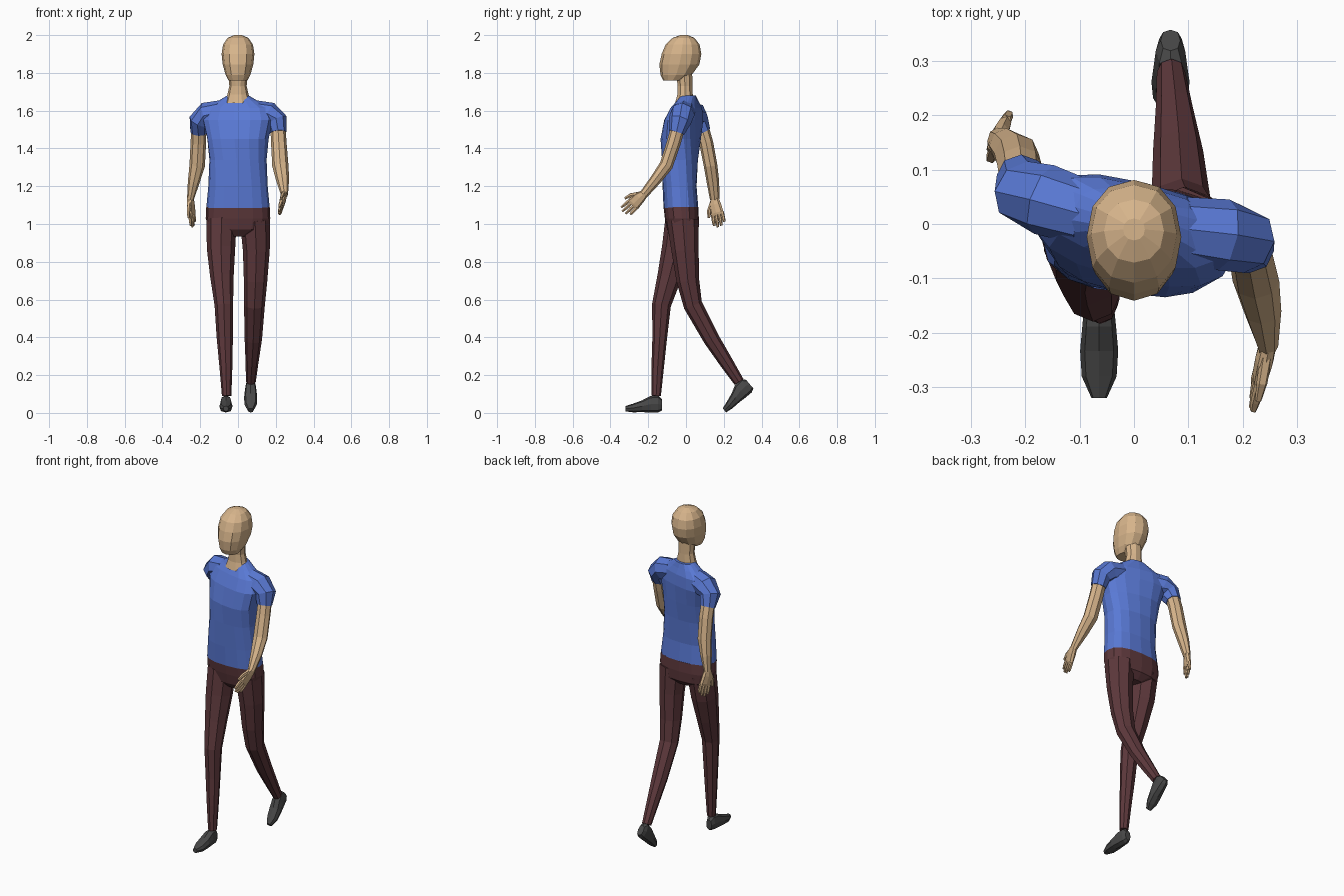
import bpy, bmesh
from math import sin, cos, pi, radians, copysign
from mathutils import Vector, Matrix

def material(name, rgb):
    m = bpy.data.materials.new(name)
    m.diffuse_color = (*rgb, 1)
    return m

SKIN = material("skin", (0.68, 0.46, 0.26))
SHIRT = material("shirt_blue", (0.10, 0.19, 0.66))
CLOTH = material("trouser_maroon", (0.11, 0.04, 0.045))
SHOE = material("shoe_grey", (0.065, 0.065, 0.065))
X, Y, Z = Vector((1, 0, 0)), Vector((0, 1, 0)), Vector((0, 0, 1))

def tube(bm, secs, ref, n=8, axis=None, power=2.0):
    """Skin rings (x, y, z, across, along_ref, twist) into a capped tube."""
    pts = [Vector(s[:3]) for s in secs]
    rings = []
    for i, s in enumerate(secs):
        t = axis or (pts[min(i + 1, len(pts) - 1)] - pts[max(i - 1, 0)]).normalized()
        v = (ref - t * ref.dot(t)).normalized()
        if len(s) > 5:
            v = Matrix.Rotation(radians(s[5]), 3, t) @ v
        u = v.cross(t)
        ring = []
        for k in range(n):
            a = 2 * pi * k / n
            c, d = [copysign(abs(q) ** (2 / power), q) for q in (cos(a), sin(a))]
            ring.append(bm.verts.new(pts[i] + u * c * s[3] + v * d * s[4]))
        rings.append(ring)
    for r, q in zip(rings, rings[1:]):
        for k in range(n):
            bm.faces.new((r[k], r[(k + 1) % n], q[(k + 1) % n], q[k]))
    bm.faces.new(rings[0])
    bm.faces.new(rings[-1])

def finish(name, bm, mat):
    bmesh.ops.recalc_face_normals(bm, faces=bm.faces)
    me = bpy.data.meshes.new(name)
    bm.to_mesh(me)
    bm.free()
    me.materials.append(mat)
    ob = bpy.data.objects.new(name, me)
    bpy.context.collection.objects.link(ob)
    return ob

def part(name, mat, secs, ref=Y, **kw):
    bm = bmesh.new()
    tube(bm, secs, ref, **kw)
    return finish(name, bm, mat)

# Head and neck
part("head", SKIN, [(0, -.07, 1.76, .05, .05), (0, -.052, 1.79, .066, .083),
     (0, -.035, 1.845, .081, .106), (0, -.024, 1.9, .087, .105),
     (0, -.018, 1.95, .079, .09), (0, -.013, 1.985, .055, .058),
     (0, -.01, 2.0, .02, .02)], n=12, axis=Z, power=2.2)
part("neck", SKIN, [(0, -.01, 1.64, .07, .05), (0, -.005, 1.685, .056, .043),
     (0, -.005, 1.73, .046, .041), (0, -.01, 1.8, .05, .045)], n=10, axis=Z)

# Shirt body, twisted towards the shoulders
part("shirt_body", SHIRT, [(0, -.027, 1.085, .168, .092), (0, -.034, 1.2, .157, .09),
     (0, -.032, 1.34, .152, .095, -5), (0, -.028, 1.45, .165, .1, -11),
     (0, -.012, 1.55, .19, .09, -14), (0, .002, 1.615, .17, .07, -14),
     (0, .008, 1.65, .11, .052, -12), (0, .01, 1.68, .058, .042, -6)],
     n=16, axis=Z, power=2.5)

# Sleeves
part("right_sleeve", SHIRT, [(.09, -.01, 1.595, .06, .06), (.165, -.02, 1.58, .066, .066),
     (.208, -.032, 1.545, .056, .06), (.213, -.05, 1.485, .044, .042)])
part("left_sleeve", SHIRT, [(-.09, .02, 1.595, .06, .06), (-.165, .045, 1.58, .066, .066),
     (-.205, .06, 1.545, .056, .06), (-.208, .09, 1.485, .044, .042)])

# Bare arms
part("right_arm", SKIN, [(.211, -.04, 1.52, .04, .038), (.216, -.065, 1.43, .041, .037),
     (.224, -.105, 1.31, .043, .036), (.236, -.16, 1.235, .035, .03),
     (.246, -.225, 1.155, .019, .023)])
part("left_arm", SKIN, [(-.207, .08, 1.52, .04, .038), (-.21, .107, 1.43, .041, .037),
     (-.216, .13, 1.31, .041, .036), (-.235, .143, 1.22, .031, .033),
     (-.252, .152, 1.13, .018, .025)])

# Hands: palm, four fingers and a thumb
def hand(name, wrist, tip, spread):
    w, d = Vector(wrist), Vector(tip) - Vector(wrist)
    s = Vector(spread)
    s = (s - d * s.dot(d) / d.length_squared).normalized()
    bm = bmesh.new()
    def add(rows, n):
        tube(bm, [(*(w + d * f + s * o), a, b) for f, o, a, b in rows], s, n=n, power=2.6)
    add([(-.05, 0, .015, .021), (.2, .003, .017, .032), (.5, 0, .014, .036), (.58, 0, .01, .034)], 8)
    for o, length in ((-.028, .86), (-.01, .97), (.009, 1.0), (.027, .93)):
        add([(.5, o, .01, .0095), (.78, o * 1.05, .009, .009), (length, o * 1.1, .006, .006)], 6)
    add([(.12, .016, .011, .014), (.38, .043, .01, .011), (.62, .052, .006, .007)], 6)
    finish(name, bm, SKIN)

hand("right_hand", (.246, -.222, 1.158), (.217, -.33, 1.06), (0, -.65, .7))
hand("left_hand", (-.252, .152, 1.135), (-.238, .178, .985), (-.35, -.9, 0))

# Trousers: hips and two legs in mid-stride
part("trouser_hips", CLOTH, [(0, -.027, 1.09, .168, .092), (0, -.022, 1.03, .171, .09),
     (0, -.018, .97, .15, .082), (0, -.02, .935, .05, .05)], n=16, axis=Z, power=2.5)
part("left_leg", CLOTH, [(-.087, -.025, 1.02, .08, .085), (-.09, -.05, .87, .075, .078),
     (-.085, -.088, .72, .062, .064), (-.075, -.13, .57, .049, .05),
     (-.07, -.139, .4, .043, .039), (-.064, -.15, .24, .034, .033),
     (-.06, -.158, .09, .025, .025)], n=8)
part("right_leg", CLOTH, [(.09, -.017, 1.02, .08, .085), (.097, -.005, .86, .071, .072),
     (.093, .01, .7, .062, .06), (.087, .037, .57, .055, .05),
     (.081, .135, .39, .046, .043), (.074, .215, .265, .034, .036),
     (.068, .28, .165, .026, .028)], n=8)

# Shoes, described from the ankle; the rear one is pitched toe-down
def shoe(name, ankle, pitch):
    secs = [(0, .03, -.046, .018, .03), (0, .01, -.04, .027, .046),
            (0, -.03, -.042, .031, .044), (0, -.075, -.053, .035, .031),
            (0, -.122, -.062, .032, .023), (0, -.162, -.066, .014, .014)]
    ob = part(name, SHOE, secs, ref=Z, n=8, axis=Y, power=2.5)
    ob.data.transform(Matrix.Translation(ankle) @ Matrix.Rotation(radians(pitch), 4, 'X'))

shoe("left_shoe", (-.064, -.158, .088), 0)
shoe("right_shoe", (.067, .285, .168), 40)
